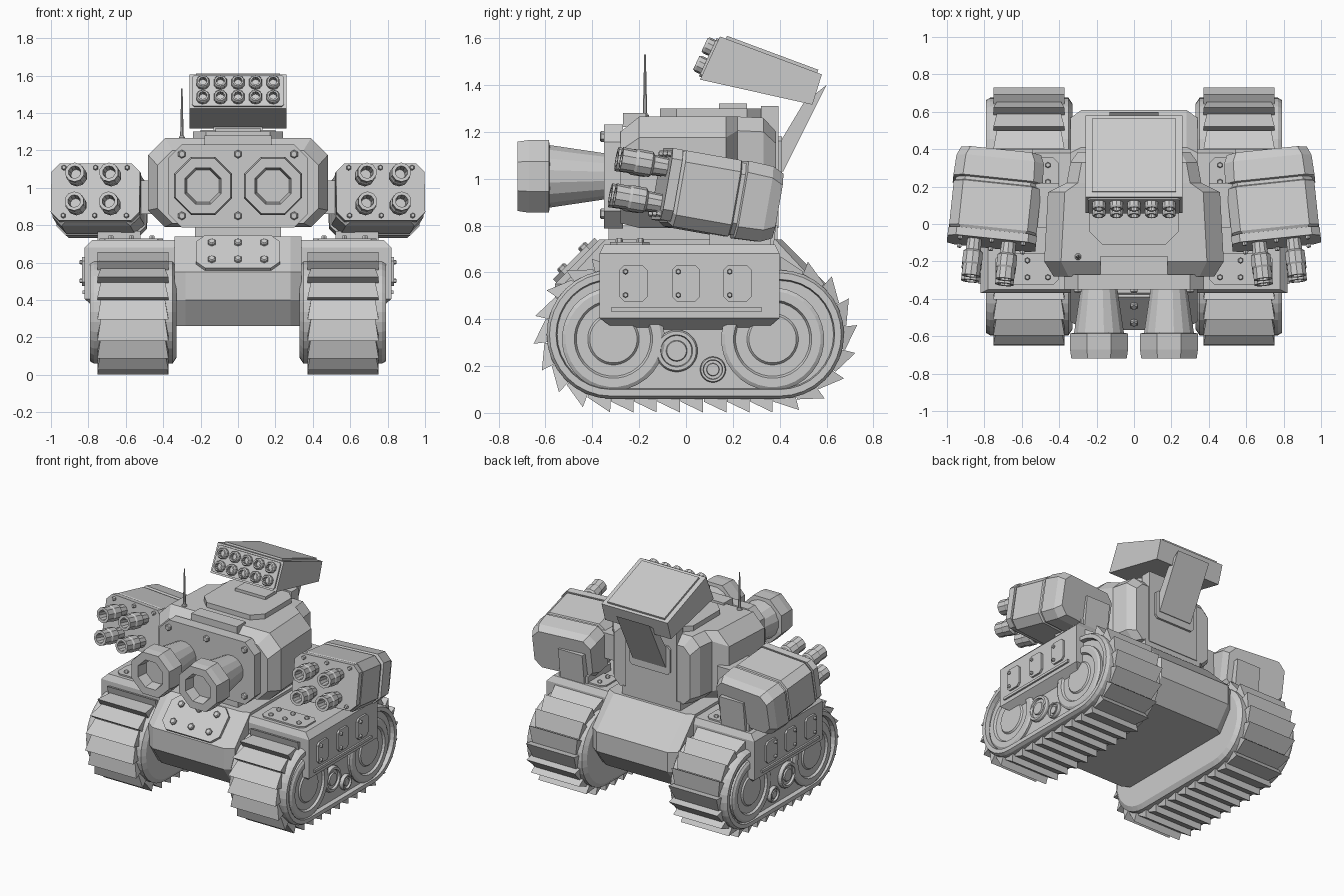
import bpy, bmesh, math
from mathutils import Matrix, Vector

if "Cube" in bpy.data.objects:
    bpy.data.objects.remove(bpy.data.objects["Cube"], do_unlink=True)

grey = bpy.data.materials.new("plain_grey")
grey.use_nodes = True
grey.diffuse_color = (0.6, 0.6, 0.6, 1)
for node in grey.node_tree.nodes:
    if node.type == 'BSDF_PRINCIPLED':
        node.inputs["Base Color"].default_value = grey.diffuse_color

I = Matrix.Identity(4)
SIDES = (("left", I), ("right", Matrix.Scale(-1, 4, (1, 0, 0))))
DOWN_Y, UP, OUT = (0, -1, 0), (0, 0, 1), (1, 0, 0)


def loft(name, rings, M=I):
    """Skin a list of equal rings and cap both ends."""
    bm = bmesh.new()
    vs = [[bm.verts.new(p) for p in r] for r in rings]
    n = len(vs[0])
    for a, b in zip(vs, vs[1:]):
        for i in range(n):
            j = (i + 1) % n
            bm.faces.new((a[i], a[j], b[j], b[i]))
    bm.faces.new(vs[0])
    bm.faces.new(vs[-1])
    bm.transform(M)
    bmesh.ops.remove_doubles(bm, verts=bm.verts, dist=1e-6)
    bmesh.ops.recalc_face_normals(bm, faces=bm.faces)
    me = bpy.data.meshes.new(name)
    bm.to_mesh(me)
    bm.free()
    me.materials.append(grey)
    ob = bpy.data.objects.new(name, me)
    bpy.context.collection.objects.link(ob)
    return ob


def place(pos, d):
    """Matrix whose local z points along d, local y upward."""
    z = Vector(d).normalized()
    up = Vector((0, 1, 0)) if abs(z.z) > 0.99 else Vector((0, 0, 1))
    x = up.cross(z).normalized()
    m = Matrix((x, z.cross(x), z)).transposed().to_4x4()
    return Matrix.Translation(pos) @ m


def turned(name, profile, n, pos, d, M=I):
    """Lathe (radius, height) points along direction d."""
    turn = [2 * math.pi * (i + 0.5) / n for i in range(n)]
    rings = [[(max(r, 0.0002) * math.cos(a), max(r, 0.0002) * math.sin(a), h) for a in turn]
             for r, h in profile]
    return loft(name, rings, M @ place(pos, d))


def octagon(w, z0, z1, c):
    return [(-w + c, z0), (w - c, z0), (w, z0 + c), (w, z1 - c),
            (w - c, z1), (-w + c, z1), (-w, z1 - c), (-w, z0 + c)]


def plate(name, w, h, c, t, pos, d, M=I):
    pts = octagon(w, -h, h, c)
    return loft(name, [[(x, y, k) for x, y in pts] for k in (0, t)], M @ place(pos, d))


def sections(name, secs, M=I):
    """Octagonal body along y from (y, half width, bottom, top, chamfer)."""
    return loft(name, [[(x, y, z) for x, z in octagon(*s)] for y, *s in secs], M)


def prism_x(name, pts, x0, x1, M=I):
    return loft(name, [[(x, y, z) for y, z in pts] for x in (x0, x1)], M)


def box(name, x, y, z, M=I):
    return prism_x(name, [(y[0], z[0]), (y[1], z[0]), (y[1], z[1]), (y[0], z[1])], *x, M)


def bolt(name, pos, d, M=I, r=0.023):
    return turned(name, [(r, 0), (r, 0.012), (r * 0.7, 0.018)], 6, pos, d, M)


# hull: chamfered side profile, narrowed at both flanks
hull = [(-.37, .74), (-.56, .55), (-.56, .4), (-.46, .26), (.5, .26), (.61, .4), (.61, .54), (.41, .74)]
slim = [(y * 0.93, z) for y, z in hull]
loft("hull", [[(x, y, z) for y, z in p] for x, p in ((-.34, slim), (-.28, hull), (.28, hull), (.34, slim))])
plate("hull_front_plate", .225, .125, .05, .02, (0, -.465, .645), (0, -1, 1))
for x in (-.14, 0, .14):
    for k in (-.045, .045):
        bolt("hull_bolt", (x, -.479 + k, .659 + k), (0, -1, 1))
box("neck", (-.23, .23), (-.33, .39), (.73, .8))

# torso
sections("torso", [(-.28, .43, .81, 1.2, .08), (-.2, .48, .79, 1.265, .09), (.17, .46, .79, 1.265, .09),
                   (.22, .36, .79, 1.265, .06), (.33, .34, .79, 1.26, .06), (.385, .3, .79, 1.2, .05)])
plate("torso_front_plate", .375, .222, .075, .08, (0, -.27, 1.01), DOWN_Y)
for x in (-.3, 0, .3):
    for z in (.85, 1.18):
        bolt("torso_bolt", (x, -.35, z), DOWN_Y)
box("torso_brow", (-.18, .18), (-.27, -.17), (1.22, 1.28))
plate("roof_plate", .24, .22, .07, .05, (0, .11, 1.25), UP)
box("roof_hatch", (-.12, .12), (.14, .26), (1.28, 1.32))
box("back_panel", (-.2, .2), (.32, .395), (.79, 1.31))
plate("back_mount", .16, .1, .02, .02, (0, .39, 1.08), (0, 1, 0))
turned("antenna", [(.018, 0), (.018, .05), (.01, .06), (.004, .31)], 8, (-.3, -.175, 1.22), UP)

# twin main cannons
for tag, F in SIDES:
    base = (.187, -.345, 1.01)
    turned(tag + "_cannon_barrel", [(.1, 0), (.138, .25), (.1, .3)], 16, base, DOWN_Y, F)
    turned(tag + "_cannon_muzzle", [(.12, .235), (.168, .24), (.168, .325), (.16, .375), (.105, .375),
                                    (.085, .26), (0, .26)], 8, base, DOWN_Y, F)

# rocket launcher on its rear arm
prism_x("launcher", [(.145, 1.607), (.58, 1.445), (.54, 1.316), (.06, 1.423)], -.26, .26)
face = place((0, .1025, 1.515), (0, -.906, .419))
loft("launcher_front_rim", [[face @ Vector((x, y, h)) for x, y in octagon(.245, -.09, .09, .01)]
                            for h in (0, .01)])
prism_x("launcher_lid", [(.17, 1.597), (.175, 1.61), (.565, 1.465), (.56, 1.45)], -.225, .225)
tube = [(.037, 0), (.037, .03), (.031, .04), (.022, .04), (.02, .012), (0, .012)]
for i in range(5):
    for k in (-.043, .043):
        pos = face @ Vector(((i - 2) * .094, k, .005))
        turned("rocket_tube", tube, 10, pos, (0, -.906, .419))
prism_x("launcher_arm", [(.5, 1.32), (.6, 1.4), (.415, 1.03), (.38, 1.03), (.38, 1.12)], -.13, .13)

# track outline: two half circles joined by straight runs
Y0, Y1, ZC, R = -.32, .40, .335, .275
RUN, ARC = Y1 - Y0, math.pi * R


def track_point(s, lift):
    s %= 2 * (RUN + ARC)
    flip = s >= RUN + ARC
    s -= (RUN + ARC) * flip
    a = -math.pi / 2 + max(0, s - RUN) / R
    y = RUN / 2 * (-1 if s < 0 else 1) if s > RUN else s - RUN / 2
    p = Vector((y + (R + lift) * math.cos(a), (R + lift) * math.sin(a)))
    p = -p if flip else p
    return p.x + (Y0 + Y1) / 2, p.y + ZC


def stadium(x, inset):
    pts = []
    for c, start in ((Y1, -math.pi / 2), (Y0, math.pi / 2)):
        for i in range(17):
            a = start + math.pi * i / 16
            pts.append((x, c + (R - inset) * math.cos(a), ZC + (R - inset) * math.sin(a)))
    return pts


def wheel(name, y, z, r, F):
    prof = [(r, 0), (r, .02), (r * .93, .03), (r * .76, .03), (r * .72, .015), (r * .5, .015),
            (r * .46, .025), (0, .025)]
    turned(name, prof, 32, (.755, y, z), OUT, F)


PADS = 32
STEP = 2 * (RUN + ARC) / PADS
for tag, F in SIDES:
    # belt with recessed outer side, and wedge treads
    loft(tag + "_track_belt", [stadium(.33, .03), stadium(.35, 0), stadium(.77, 0), stadium(.79, .012),
                               stadium(.79, .04), stadium(.76, .045)], F)
    for i in range(PADS):
        rings = []
        for s, t, w in ((i * STEP, .012, .172), ((i + .97) * STEP, .058, .19)):
            (ya, za), (yb, zb) = track_point(s, -.02), track_point(s, t)
            rings.append([(.562 - w, ya, za), (.562 + w, ya, za), (.562 + w, yb, zb), (.562 - w, yb, zb)])
        loft(tag + "_tread", rings, F)
    wheel(tag + "_front_wheel", -.31, .315, .22, F)
    wheel(tag + "_rear_wheel", .37, .315, .22, F)
    wheel(tag + "_middle_wheel", -.04, .265, .09, F)
    wheel(tag + "_small_wheel", .115, .185, .055, F)

    # fender with side panels and bolted top plates
    low, mid = (-.28, .32), (-.37, .4)
    fender = [(x, a, b, z) for x, z, (a, b) in ((.74, .34, low), (.82, .405, mid), (.82, .68, mid),
                                              (.78, .72, (-.35, .38)))]
    loft(tag + "_fender", [[(.32, a, z), (x, a, z), (x, b, z), (.32, b, z)] for x, a, b, z in fender[1:]], F)
    loft(tag + "_fender_skirt", [[(.7, a, z), (x, a, z), (x, b, z), (.7, b, z)] for x, a, b, z in fender[:2]], F)
    box(tag + "_fender_rail", (.81, .832), (-.32, .325), (.432, .45), F)
    for y in (-.225, 0, .22):
        plate(tag + "_side_panel", .06, .077, .02, .018, (.815, y, .553), OUT, F)
        for k in (-.05, .05):
            bolt(tag + "_side_bolt", (.83, y - .033, .553 + k), OUT, F, .012)
    for y in (-.24, .27):
        plate(tag + "_fender_top_plate", .17, .085, .03, .015, (.57, y, .715), UP, F)
        for x in (.46, .57, .68):
            for k in (-.045, .045):
                bolt(tag + "_fender_bolt", (x, y + k, .728), UP, F, .016)

    # gun pod, tilted up and turned outward
    P = F @ Matrix.Translation((.737, .14, .925)) @ Matrix.Rotation(math.radians(6), 4, 'Z') \
        @ Matrix.Rotation(math.radians(-10), 4, 'X')
    body = ((-.215, .215, .15), (-.19, .235, .165), (.05, .235, .165), (.056, .226, .156), (.074, .226, .156),
            (.08, .24, .168), (.19, .235, .163), (.24, .215, .14))
    sections(tag + "_pod_body", [(y, w, -h, h, .05) for y, w, h in body], P)
    sections(tag + "_pod_front_plate", [(y, .238, -.145, .165, .045) for y in (-.25, -.205)], P)
    gun = [(.04, 0), (.043, .06), (.055, .07), (.056, .13), (.05, .14), (.052, .2), (.034, .2), (.028, .12), (0, .12)]
    for x in (-.092, .092):
        for z in (-.075, .082):
            turned(tag + "_pod_gun", gun, 10, (x, -.25, z), DOWN_Y, P)
    for x in (-.17, 0, .17):
        for z in (-.12, .14):
            bolt(tag + "_pod_bolt", (x, -.25, z), DOWN_Y, P, .014)

    # pod supports
    prism_x(tag + "_pod_strut", [(.27, .7), (.37, .68), (.4, .93), (.34, .93)], .54, .73, F)
    box(tag + "_pod_foot", (.52, .75), (.1, .36), (.71, .77), F)
    box(tag + "_shoulder", (.4, .56), (-.02, .22), (.86, 1.04), F)
